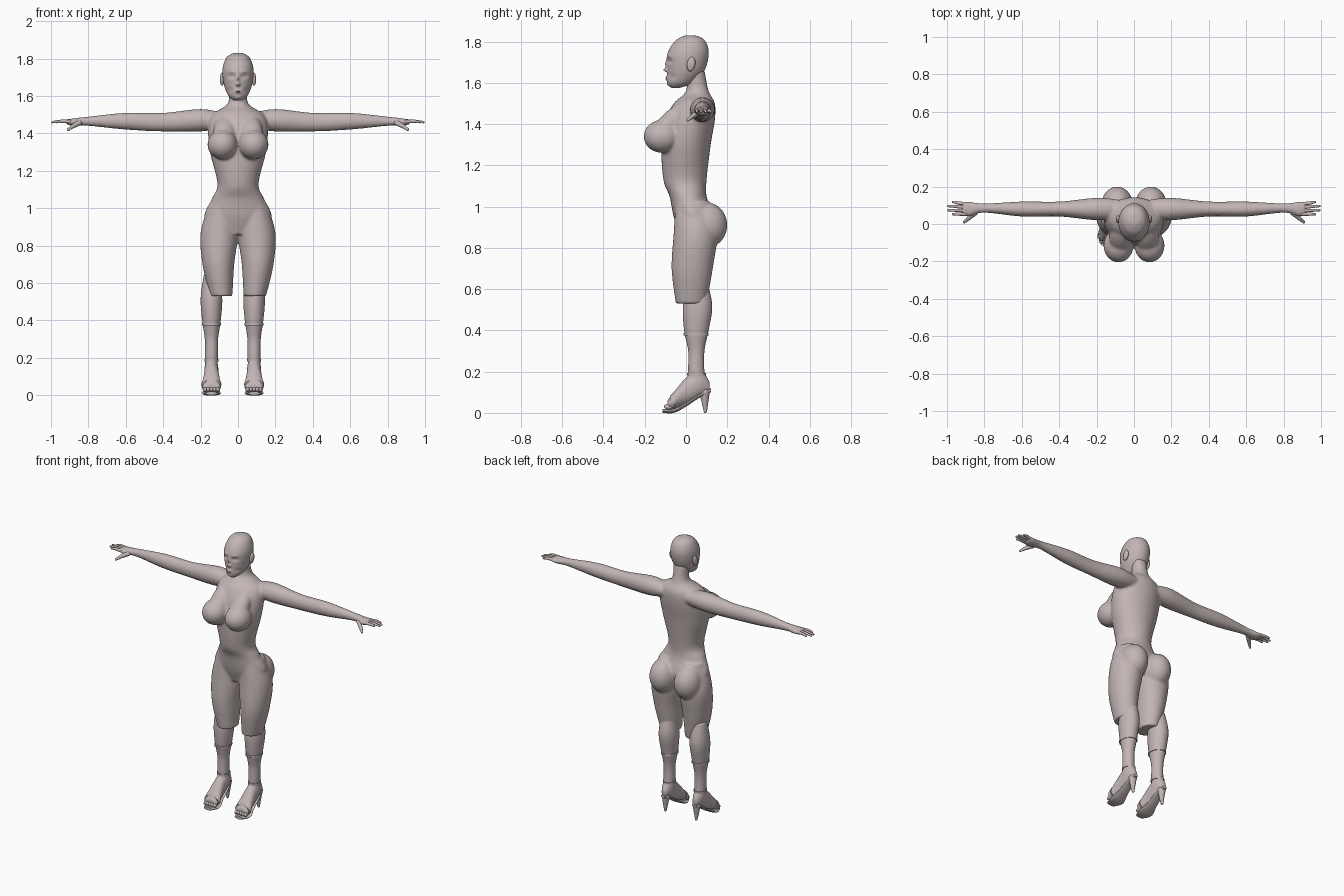
import bpy, bmesh, math
from mathutils import Vector, Matrix

cube = bpy.data.objects.get("Cube")
if cube:
    bpy.data.objects.remove(cube)

colour = (0.54, 0.465, 0.46, 1)
clay = bpy.data.materials.new("rosy_grey_clay")
clay.use_nodes = True
clay.diffuse_color = colour
clay.node_tree.nodes["Principled BSDF"].inputs["Base Color"].default_value = colour


def catmull_rom(before, start, end, after, t):
    """Smooth value between start and end."""
    slope_in = (end - before) / 2
    slope_out = (after - start) / 2
    gap = end - start
    bend = 3 * gap - 2 * slope_in - slope_out
    twist = slope_in + slope_out - 2 * gap
    return start + t * (slope_in + t * (bend + t * twist))


def smooth_sections(sections, steps):
    """Fill in sections between the given ones."""
    padded = [sections[0], *sections, sections[-1]]
    filled = []
    for group in zip(padded, padded[1:], padded[2:], padded[3:]):
        for step in range(steps):
            filled.append([catmull_rom(*column, step / steps) for column in zip(*group)])
    return filled + [sections[-1]]


def symmetric(sections):
    """Turn a half width into left and right limits."""
    return [(position, -half, half, low, high) for position, half, low, high in sections]


def loft(bm, axis, sections, side=1, shift=0, sides=32, steps=8):
    """Join elliptical sections, each a position on the axis and limits on the other two."""
    rings = []
    for position, a_low, a_high, b_low, b_high in smooth_sections(sections, steps):
        ring = []
        for index in range(sides):
            angle = math.tau * index / sides
            a = (a_low + a_high + (a_high - a_low) * math.cos(angle)) / 2
            b = (b_low + b_high + (b_high - b_low) * math.sin(angle)) / 2
            point = [a, b]
            point.insert("xyz".index(axis), position)
            ring.append(bm.verts.new((side * point[0] + shift, point[1], point[2])))
        rings.append(ring)
    for lower, upper in zip(rings, rings[1:]):
        for index in range(sides):
            following = (index + 1) % sides
            bm.faces.new((lower[index], lower[following], upper[following], upper[index]))
    bm.faces.new(rings[0])
    bm.faces.new(rings[-1])


def ellipsoid(bm, centre, radii, tilt=0):
    matrix = Matrix.Translation(centre) @ Matrix.Rotation(math.radians(tilt), 4, 'X')
    matrix = matrix @ Matrix.Diagonal((*radii, 1))
    bmesh.ops.create_uvsphere(bm, u_segments=32, v_segments=20, radius=1, matrix=matrix)


def rod(bm, start, end, start_radius, end_radius):
    """Tapered rod with rounded ends."""
    start, end = Vector(start), Vector(end)
    direction = end - start
    turn = direction.to_track_quat('Z', 'Y').to_matrix().to_4x4()
    bmesh.ops.create_cone(bm, cap_ends=True, segments=16, radius1=start_radius,
                          radius2=end_radius, depth=direction.length,
                          matrix=Matrix.Translation((start + end) / 2) @ turn)
    ellipsoid(bm, start, [start_radius] * 3)
    ellipsoid(bm, end, [end_radius] * 3)


def finish(name, bm, voxel=None):
    """Make the object; with a voxel size, fuse its forms into one skin."""
    bmesh.ops.recalc_face_normals(bm, faces=bm.faces)
    mesh = bpy.data.meshes.new(name)
    bm.to_mesh(mesh)
    bm.free()
    mesh.materials.append(clay)
    part = bpy.data.objects.new(name, mesh)
    bpy.context.collection.objects.link(part)
    bpy.ops.object.select_all(action='DESELECT')
    part.select_set(True)
    bpy.context.view_layer.objects.active = part
    if voxel:
        fuse = part.modifiers.new("fuse", 'REMESH')
        fuse.mode = 'VOXEL'
        fuse.voxel_size = voxel
        fuse.use_smooth_shade = True
        soften = part.modifiers.new("soften", 'SMOOTH')
        soften.iterations = 8
    else:
        bpy.ops.object.shade_smooth_by_angle(angle=math.radians(50))


# Body: torso, thighs, seat, bust and arms fused into one skin
body = bmesh.new()
loft(body, 'z', symmetric([
    (.86, .1, -.03, .1), (.95, .18, -.06, .13), (1.05, .14, -.08, .1), (1.13, .11, -.11, .1),
    (1.3, .15, -.12, .12), (1.42, .16, -.1, .14), (1.5, .14, -.06, .14),
    (1.56, .055, 0, .11), (1.66, .05, 0, .09)]))
for side in (1, -1):
    # Thigh
    loft(body, 'z', [(.53, .03, .15, -.05, .1), (.7, .02, .19, -.07, .13),
                     (.87, 0, .2, -.06, .15), (1.03, .02, .15, -.05, .11)], side)
    # Seat, then bust with its upper slope
    ellipsoid(body, (side * .09, .1, .91), (.085, .1, .11))
    ellipsoid(body, (side * .083, -.115, 1.34), (.08, .09, .08))
    ellipsoid(body, (side * .073, -.085, 1.4), (.06, .05, .12), tilt=-42)
    # Arm and palm
    loft(body, 'x', [(.08, .03, .13, 1.43, 1.51), (.2, .02, .14, 1.41, 1.53),
                     (.4, .04, .12, 1.41, 1.51), (.6, .04, .12, 1.42, 1.51),
                     (.8, .06, .11, 1.44, 1.49), (.88, .04, .12, 1.44, 1.48),
                     (.92, .05, .12, 1.45, 1.475)], side)
finish("body", body, voxel=.007)

# Fingers fan out from the palm, with the thumb low in front
for side, label in ((1, "left"), (-1, "right")):
    hand = bmesh.new()
    for finger in range(4):
        fan = finger - 1.5
        knuckle = (side * .9, .08 + .018 * fan, 1.463)
        joint = (side * .945, .083 + .02 * fan, 1.465)
        tip = (side * (.995 - .012 * fan * fan), .085 + .022 * fan, 1.46)
        rod(hand, knuckle, joint, .01, .0085)
        rod(hand, joint, tip, .0085, .006)
    thumb_joint = (side * .885, .03, 1.437)
    rod(hand, (side * .85, .06, 1.456), thumb_joint, .015, .011)
    rod(hand, thumb_joint, (side * .908, .01, 1.42), .011, .007)
    finish(label + "_fingers", hand)

# Head: lofted skull with features raised or pressed by soft bumps
head = bmesh.new()
loft(head, 'z', symmetric([
    (1.575, .02, -.07, -.03), (1.6, .05, -.09, .04), (1.66, .075, -.09, .09),
    (1.74, .083, -.09, .11), (1.8, .065, -.055, .095), (1.825, .035, -.015, .06),
    (1.83, .005, .01, .02)]), sides=128, steps=14)


def bump(x, z, width, height, push):
    """Move the face along y around a point and its mirror image."""
    for vert in head.verts:
        if vert.co.y < 0:
            across = (abs(vert.co.x) - x) / width
            up = (vert.co.z - z) / height
            vert.co.y += push * math.exp(-across * across - up * up)


eye, mouth = (.034, 1.705), (0, 1.622)
bump(*eye, width=.017, height=.01, push=.013)
bump(*eye, width=.01, height=.005, push=-.006)
bump(eye[0], 1.73, width=.02, height=.006, push=-.004)
bump(0, 1.69, width=.008, height=.02, push=-.01)
bump(0, 1.662, width=.011, height=.009, push=-.02)
bump(*mouth, width=.016, height=.01, push=-.01)
bump(*mouth, width=.02, height=.002, push=.006)
bump(.045, 1.63, width=.015, height=.015, push=.006)
bump(0, 1.59, width=.016, height=.01, push=-.005)
finish("head", head)

# Ears
for side, label in ((1, "left"), (-1, "right")):
    ear = bmesh.new()
    ellipsoid(ear, (side * .085, .025, 1.69), (.012, .02, .035), tilt=-10)
    finish(label + "_ear", ear)

# Lower legs in heeled sandals, standing slightly off centre
for shift, label in ((.086, "left"), (-.142, "right")):
    leg = bmesh.new()
    loft(leg, 'z', symmetric([
        (.65, .04, .01, .1), (.52, .058, -.015, .128), (.4, .05, -.01, .11),
        (.3, .036, .01, .09), (.2, .035, .01, .09), (.11, .03, .02, .1)]), shift=shift)
    loft(leg, 'y', symmetric([
        (.115, .015, .1, .15), (.07, .035, .08, .21), (0, .04, .04, .17),
        (-.06, .05, .02, .1), (-.09, .045, .015, .06)]), shift=shift)
    finish(label + "_lower_leg", leg, voxel=.006)

    toes = bmesh.new()
    for toe in range(-2, 3):
        ellipsoid(toes, (shift + .017 * toe, -.085, .03), (.011, .022, .013))
    finish(label + "_toes", toes)

    sole = bmesh.new()
    loft(sole, 'y', symmetric([
        (.12, .015, .1, .12), (.06, .03, .07, .09), (0, .035, .03, .05),
        (-.06, .05, 0, .02), (-.115, .03, 0, .02)]), shift=shift)
    finish(label + "_sole", sole)

    heel = bmesh.new()
    rod(heel, (shift, .09, .1), (shift, .094, .008), .025, .008)
    finish(label + "_heel", heel)

    straps = bmesh.new()
    for height, half, front, back in ((.38, .05, -.013, .11), (.187, .038, .006, .097)):
        loft(straps, 'z', symmetric([(height + edge, half, front, back)
                                     for edge in (-.006, .006)]), shift=shift, steps=1)
    loft(straps, 'y', symmetric([(-.078, .052, .012, .083), (-.055, .053, .012, .105)]),
         shift=shift, steps=1)
    finish(label + "_straps", straps)
